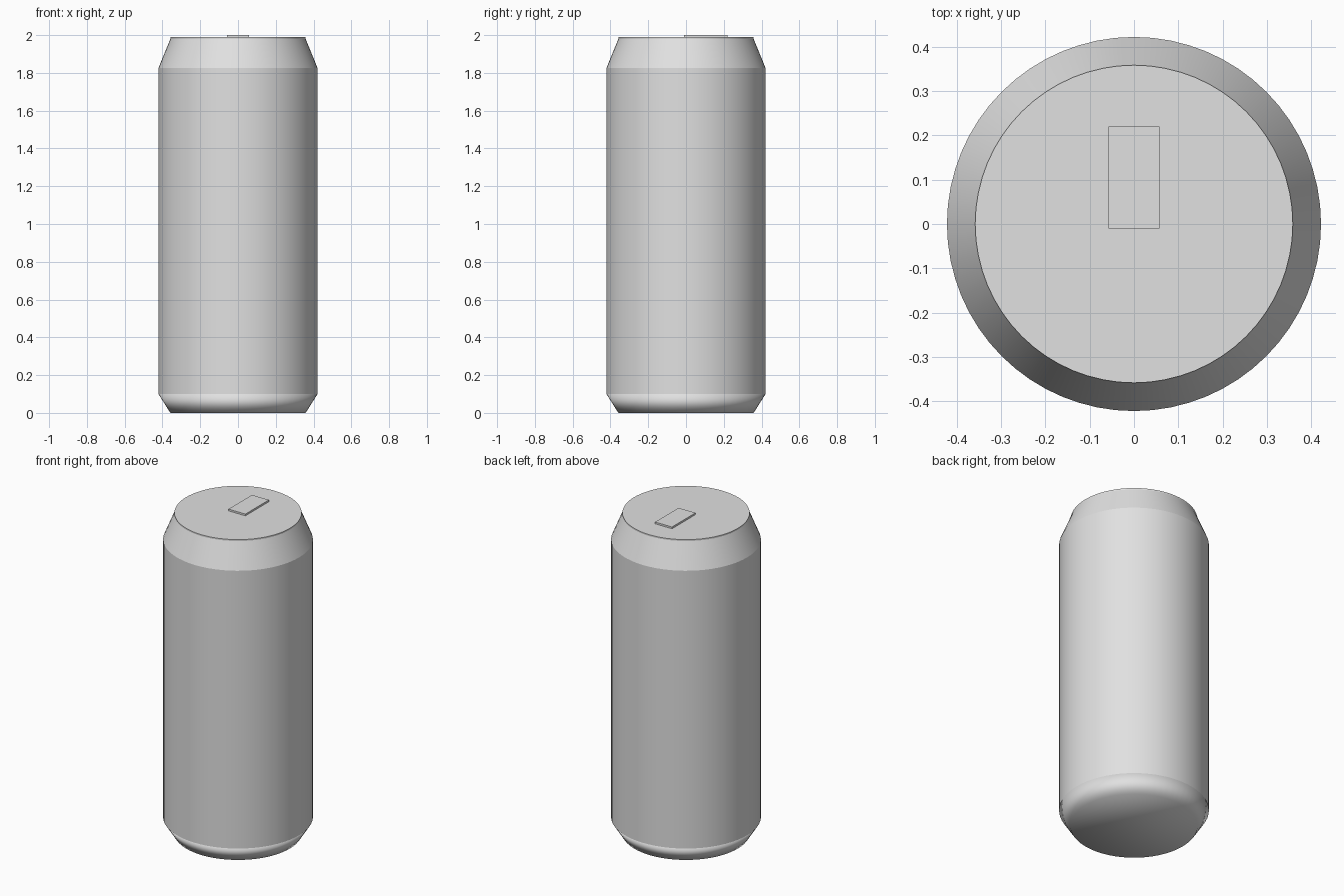
import bpy

if "Cube" in bpy.data.objects:
    bpy.data.objects.remove(bpy.data.objects["Cube"])

SIDES = 64
R = 0.4215        # body radius
R_END = 0.358     # radius of lid and foot

metal = bpy.data.materials.new("light grey metal")
metal.diffuse_color = (0.75, 0.75, 0.75, 1)
metal.use_nodes = True
metal.node_tree.nodes["Principled BSDF"].inputs["Base Color"].default_value = metal.diffuse_color


def ring_part(name, r_low, r_high, z_low, z_high, smooth=False):
    """Capped round section between two heights."""
    bpy.ops.mesh.primitive_cone_add(
        vertices=SIDES, radius1=r_low, radius2=r_high,
        depth=z_high - z_low, location=(0, 0, (z_low + z_high) / 2))
    ob = bpy.context.object
    ob.name = name
    ob.data.materials.append(metal)
    if smooth:
        bpy.ops.object.shade_smooth()
    else:
        bpy.ops.object.shade_smooth_by_angle(angle=0.35)
    return ob


# Softly shaded foot, straight wall, tapered neck and thin lid
ring_part("base", R_END, R, 0.0, 0.10, smooth=True)
ring_part("body", R, R, 0.10, 1.825)
ring_part("neck", R, R_END, 1.825, 1.98)
ring_part("lid", R_END, R_END, 1.98, 1.989)

# Opening tab lying on the lid
bpy.ops.mesh.primitive_cube_add(size=1, location=(0, 0.105, 1.993))
tab = bpy.context.object
tab.name = "pull_tab"
tab.scale = (0.116, 0.23, 0.014)
tab.data.materials.append(metal)
